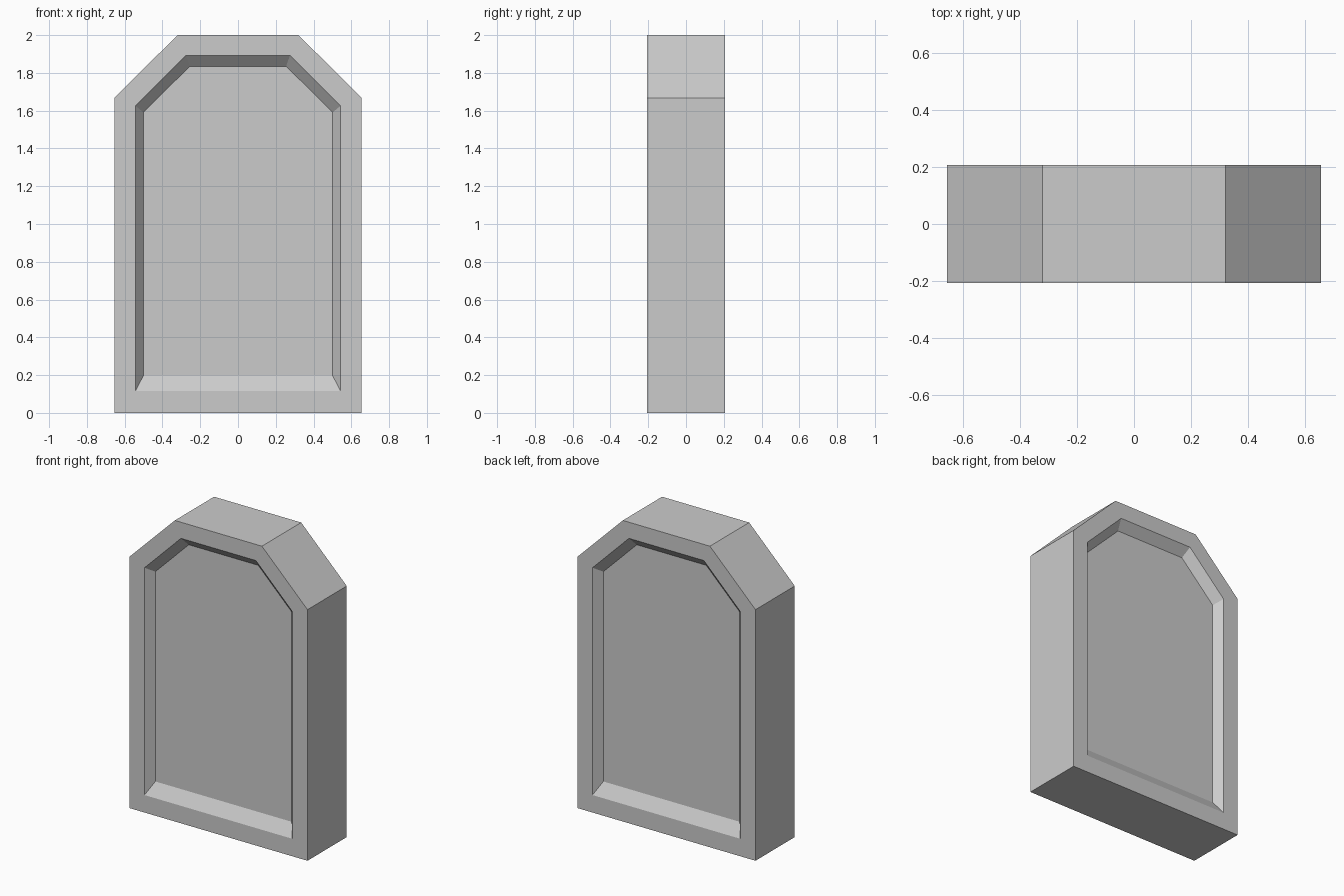
import bpy
import bmesh

if "Cube" in bpy.data.objects:
    bpy.data.objects.remove(bpy.data.objects["Cube"])

HALF_DEPTH = 0.206
RECESS = 0.054


def arch(half_width, bottom, shoulder, top_half, top):
    """Closed six-sided arch outline in the xz plane."""
    right = [(half_width, bottom), (half_width, shoulder), (top_half, top)]
    return right + [(-x, z) for x, z in reversed(right)]


outer = arch(0.655, 0.0, 1.668, 0.32, 2.0)
rim = arch(0.543, 0.116, 1.626, 0.275, 1.893)
floor = arch(0.501, 0.197, 1.591, 0.255, 1.835)

bm = bmesh.new()


def ring(outline, y):
    return [bm.verts.new((x, y, z)) for x, z in outline]


# Outlines run from the front panel, over the frame, to the back panel
rings = [
    ring(floor, -HALF_DEPTH + RECESS),
    ring(rim, -HALF_DEPTH),
    ring(outer, -HALF_DEPTH),
    ring(outer, HALF_DEPTH),
    ring(rim, HALF_DEPTH),
    ring(floor, HALF_DEPTH - RECESS),
]

# Frame faces, recess slopes and outer walls
for a, b in zip(rings, rings[1:]):
    for i in range(len(a)):
        j = (i + 1) % len(a)
        bm.faces.new((a[i], a[j], b[j], b[i]))

# Recessed panels
bm.faces.new(rings[0])
bm.faces.new(rings[-1])
bmesh.ops.recalc_face_normals(bm, faces=bm.faces)

mesh = bpy.data.meshes.new("arched_slab")
bm.to_mesh(mesh)
bm.free()
slab = bpy.data.objects.new("arched_slab", mesh)
bpy.context.collection.objects.link(slab)
